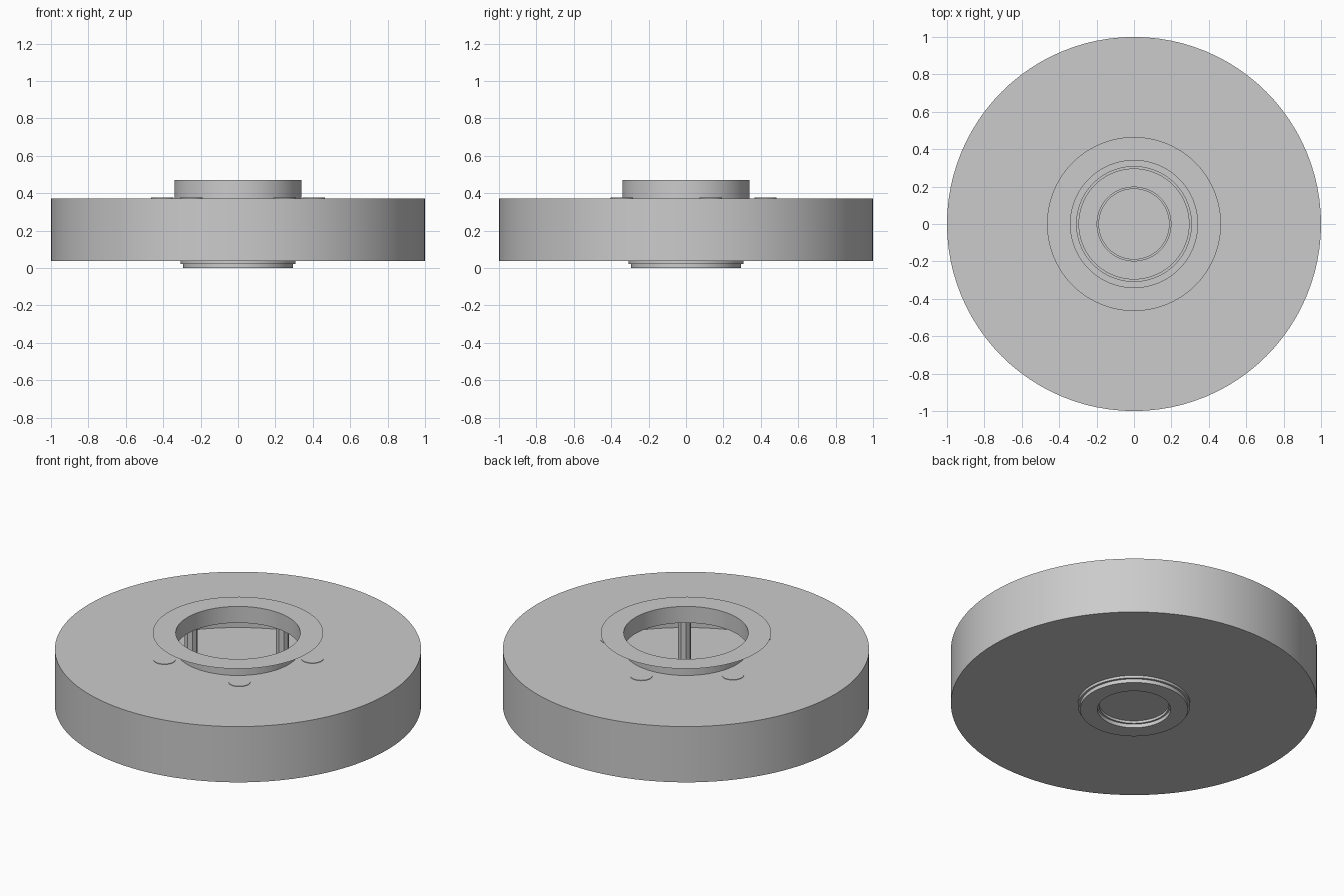
import bpy
import bmesh
import math

cube = bpy.data.objects.get("Cube")
if cube:
    bpy.data.objects.remove(cube, do_unlink=True)

grey = bpy.data.materials.new("plain_grey")
grey.use_nodes = True
grey.diffuse_color = (0.6, 0.6, 0.6, 1)
grey.node_tree.nodes["Principled BSDF"].inputs["Base Color"].default_value = (0.6, 0.6, 0.6, 1)


def revolve(name, profile, segments=96, centre=(0, 0), smooth=True):
    """Turn (radius, height) points about a vertical axis into an open skin."""
    bm = bmesh.new()
    rings = []
    for r, z in profile:
        if r == 0:
            rings.append([bm.verts.new((0, 0, z))] * segments)
        else:
            angles = [math.tau * i / segments for i in range(segments)]
            rings.append([bm.verts.new((r * math.cos(a), r * math.sin(a), z)) for a in angles])
    for p, q in zip(rings, rings[1:]):
        for i in range(segments):
            j = (i + 1) % segments
            corners = list(dict.fromkeys((p[i], q[i], q[j], p[j])))
            bm.faces.new(corners)
    mesh = bpy.data.meshes.new(name)
    bm.to_mesh(mesh)
    bm.free()
    mesh.materials.append(grey)
    obj = bpy.data.objects.new(name, mesh)
    obj.location = (*centre, 0)
    bpy.context.collection.objects.link(obj)
    if smooth:
        bpy.ops.object.select_all(action='DESELECT')
        bpy.context.view_layer.objects.active = obj
        obj.select_set(True)
        bpy.ops.object.shade_smooth_by_angle(angle=math.radians(30))
    return obj


TOP, FLOOR, STEP, RIM = 0.373, 0.037, 0.022, 0.472
BORE, BOSS = 0.34, 0.307

# Hollow drum, open at the top bore and at the bottom boss
revolve("drum_shell", [(BORE, TOP), (1, TOP), (1, FLOOR), (BOSS, FLOOR)])

# Neck and its thin flange
revolve("neck", [(BORE, RIM), (BORE, TOP)])
revolve("neck_flange", [(BORE, RIM), (0.465, RIM)])

# Stepped ring under the drum with a closed recess
revolve("bottom_boss", [(BOSS, FLOOR), (BOSS, STEP), (0.294, STEP), (0.294, 0),
                        (0.2, 0), (0.2, STEP), (0.19, STEP), (0.19, FLOOR), (0, FLOOR)])

# Five posts inside the drum, each with a thin head on the top plate
for k in range(5):
    angle = math.radians(90 + 72 * k)
    spot = (0.425 * math.cos(angle), 0.425 * math.sin(angle))
    revolve(f"post_{k + 1}", [(0.036, TOP), (0.036, FLOOR)], 8, spot, smooth=False)
    revolve(f"post_head_{k + 1}", [(0, TOP + 0.003), (0.06, TOP + 0.003), (0.06, TOP)], 32, spot)
